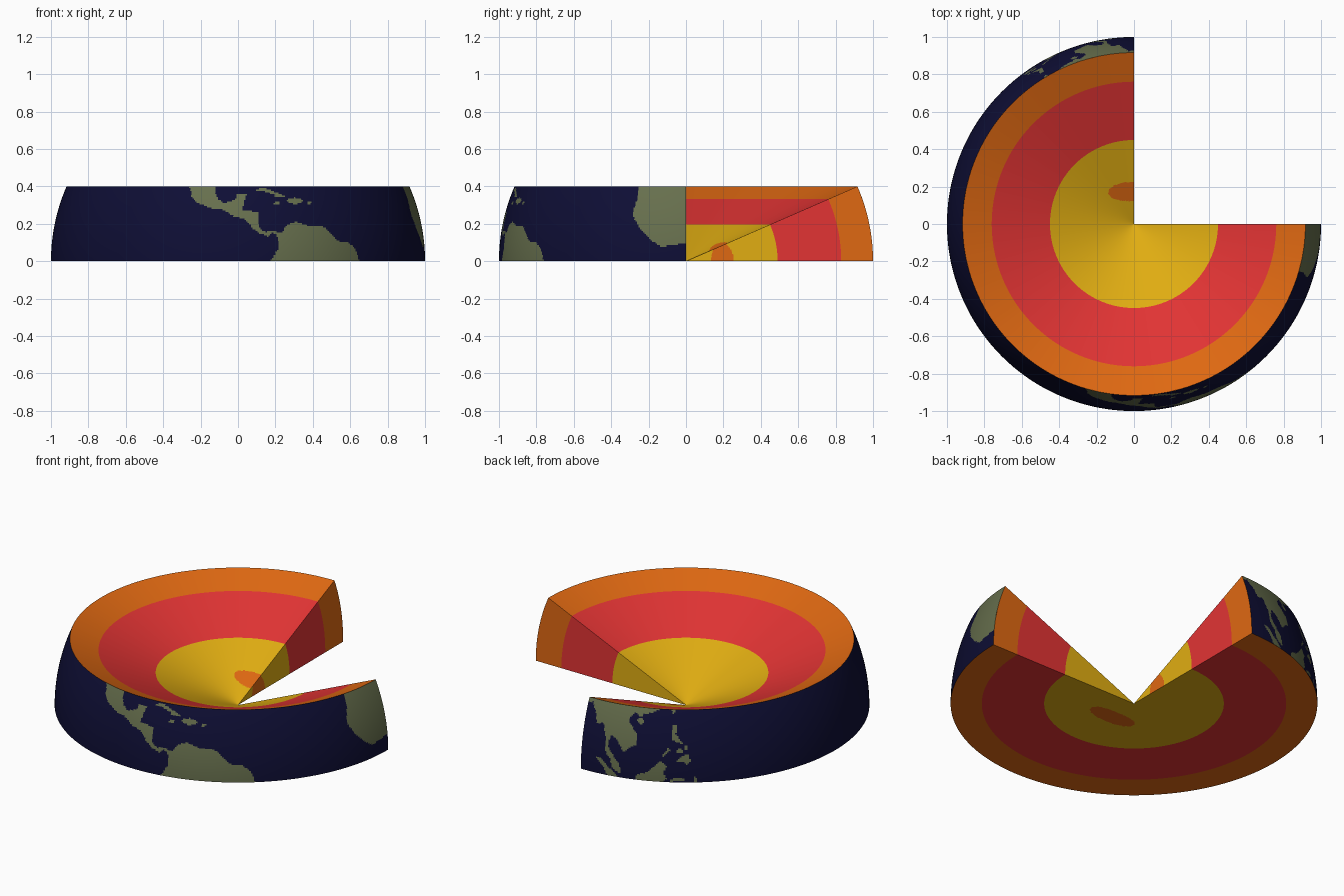
import bpy, bmesh, math
from mathutils import Vector

if "Cube" in bpy.data.objects:
    bpy.data.objects.remove(bpy.data.objects["Cube"])

TOP = math.degrees(math.asin(0.4))      # latitude of the conical cut
R_CORE, R_MANTLE = 0.49, 0.83           # layer boundaries


def material(name, rgb):
    m = bpy.data.materials.new(name)
    m.diffuse_color = (*rgb, 1)
    m.use_nodes = True
    m.node_tree.nodes["Principled BSDF"].inputs["Base Color"].default_value = m.diffuse_color
    return m


OCEAN, LAND, YELLOW, RED, ORANGE = range(5)
MATS = [material("ocean navy", (0.0045, 0.0045, 0.036)),
        material("land green", (0.135, 0.16, 0.075)),
        material("core yellow", (0.75, 0.42, 0.006)),
        material("mantle red", (0.76, 0.034, 0.034)),
        material("outer orange", (0.74, 0.14, 0.006))]

# simplified coastlines as (longitude, latitude)
AMERICA = [(-106.6, 24), (-105.5, 21.5), (-105.3, 20), (-103.5, 18.3), (-101, 17.4),
           (-98, 16.2), (-95, 16), (-91.5, 14), (-87.7, 13), (-85.8, 10.5), (-83.7, 8.8),
           (-80.5, 7.3), (-79.5, 8.8), (-78, 8), (-77.3, 6), (-77.5, 4), (-79, 1.5),
           (-80.2, -.5), (-49.5, -.5), (-50, 1.5), (-51.5, 4.3), (-54, 5.9), (-57, 6),
           (-60, 8.5), (-62, 10.5), (-68, 11), (-71.5, 12.2), (-74.5, 11.1), (-76.5, 8.6),
           (-79.5, 9.5), (-81.5, 8.9), (-83.5, 10.5), (-83.5, 15.2), (-88.5, 15.9),
           (-88, 18.2), (-87, 21.3), (-90.3, 21.1), (-90.9, 19.2), (-94.5, 18.2),
           (-96.2, 19.3), (-97.6, 22), (-97.8, 24)]
CUBA = [(-85, 22), (-82, 23.2), (-79, 22.4), (-74.2, 20.2), (-77.5, 19.9), (-78, 20.8), (-82, 22.2)]
AFRICA = [(-16, 24), (-16.2, 19), (-17.3, 14.7), (-15, 10.8), (-13, 8.5), (-9, 5),
          (-7.5, 4.4), (-3, 5.1), (1, 5.8), (1, 24)]
ASIA = [(89, 24), (89, 22), (91.8, 22.4), (94.2, 18.5), (94.3, 16), (97, 16.8), (98.5, 12),
        (98.3, 8.3), (100.4, 5.5), (101.3, 2.8), (103.5, 1.3), (104.2, 2), (103.4, 4.5),
        (102, 6.3), (100.2, 8.5), (99.3, 10.5), (100.2, 13.4), (102, 12.6), (104.8, 8.7),
        (106.8, 10.4), (109.2, 11.8), (108.9, 15), (106, 18.5), (106, 20), (108, 21.6),
        (110, 20.4), (110.5, 21.3), (114, 22.3), (117.5, 24)]
SUMATRA = [(95.3, 5.6), (97.5, 5.2), (100.3, 2.6), (103.5, 0), (103.5, -.5), (99.8, -.5), (98.7, 1.7)]
BORNEO = [(109, -.5), (109, 1.6), (113, 3.2), (116.8, 7), (119, 5.2), (117.8, 3.5), (119, 1), (117.5, -.5)]
LUZON = [(120.3, 16), (120.7, 18.5), (122.2, 18.4), (121.6, 15.8), (124, 13), (123.5, 12.8), (120.6, 13.9)]
MINDANAO = [(122, 7), (123.5, 8.6), (125.5, 9.7), (126.5, 7.5), (125.5, 5.8), (124, 7)]
PALAWAN = [(117.2, 8.4), (119.3, 11.3), (119.8, 10.6), (117.7, 8.2)]
SULAWESI = [(119.8, -.5), (120, 1.1), (124.8, 1.7), (124.2, .4), (120.8, .3), (120.4, -.5)]
SHORES = [AMERICA, CUBA, AFRICA, ASIA, SUMATRA, BORNEO, LUZON, MINDANAO, PALAWAN, SULAWESI]
# small round islands: lon, lat, half width, half height
ISLANDS = [(-71.3, 18.9, 2.7, 1), (-77.3, 18.1, 1.1, .45), (-66.4, 18.2, .8, .4),
           (109.8, 19.2, 1.1, .9), (123, 10.4, 1.1, .8), (125, 11.6, .6, 1),
           (127.9, .9, .5, 1), (120.8, 23.3, .6, 1)]


def inside(poly, x, y):
    hit = False
    for (x1, y1), (x2, y2) in zip(poly, poly[1:] + poly[:1]):
        if (y1 > y) != (y2 > y) and x < x1 + (y - y1) * (x2 - x1) / (y2 - y1):
            hit = not hit
    return hit


def surface_rule(lon, lat):
    lon = (lon + 180) % 360 - 180
    land = any(inside(p, lon, lat) for p in SHORES) or any(
        ((lon - a) / w) ** 2 + ((lat - b) / h) ** 2 < 1 for a, b, w, h in ISLANDS)
    return LAND if land else OCEAN


def layer(r):
    return YELLOW if r < R_CORE else RED if r < R_MANTLE else ORANGE


def spot_rule(centre):
    # layers plus a curved orange spot around one longitude
    def rule(r, lon):
        d = (lon - centre) / 41
        mid = 0.19 + 0.028 * d * d
        return ORANGE if d ** 4 + ((r - mid) / 0.056) ** 2 < 1 else layer(r)
    return rule


def wall_spot_rule(r, lat):
    return ORANGE if (lat / 30) ** 2 + ((r - 0.195) / 0.06) ** 2 < 1 else layer(r)


def polar(r, lon, lat):
    a, b = math.radians(lon), math.radians(lat)
    return Vector((r * math.cos(b) * math.cos(a), r * math.cos(b) * math.sin(a), r * math.sin(b)))


def steps(a, b, n):
    return [a + (b - a) * i / n for i in range(n + 1)]


def patch(name, us, vs, point, rule, flip=False):
    # grid surface; each face is coloured by the rule at its middle
    bm = bmesh.new()
    grid = [[bm.verts.new(point(u, v)) for v in vs] for u in us]
    for i in range(len(us) - 1):
        for j in range(len(vs) - 1):
            q = [grid[i][j], grid[i + 1][j], grid[i + 1][j + 1], grid[i][j + 1]]
            f = bm.faces.new(q[::-1] if flip else q)
            f.material_index = rule((us[i] + us[i + 1]) / 2, (vs[j] + vs[j + 1]) / 2)
    bmesh.ops.remove_doubles(bm, verts=bm.verts, dist=1e-5)
    me = bpy.data.meshes.new(name)
    bm.to_mesh(me)
    bm.free()
    for m in MATS:
        me.materials.append(m)
    ob = bpy.data.objects.new(name, me)
    bpy.context.collection.objects.link(ob)
    return ob


# three quarters of a turn; the quarter between +x and +y is missing
LONS = steps(90, 360, 180)
RADII = [0] + steps(0.12, 0.27, 30) + [0.38, R_CORE, 0.66, R_MANTLE, 0.92, 1]
LATS = steps(0, TOP, 16)

# outer globe band with oceans and land
crust = patch("outer_surface", steps(90, 360, 540), steps(0, TOP, 48),
              lambda lon, lat: polar(1, lon, lat), surface_rule)
crust.data.polygons.foreach_set("use_smooth", [True] * len(crust.data.polygons))

# conical top and flat bottom
patch("conical_top", RADII, LONS, lambda r, lon: polar(r, lon, TOP), spot_rule(90))
patch("flat_bottom", RADII, LONS, lambda r, lon: polar(r, lon, 0), spot_rule(270), flip=True)

# two walls of the missing quarter
patch("spotted_wall", RADII, LATS, lambda r, lat: polar(r, 90, lat), wall_spot_rule)
patch("plain_wall", RADII, LATS, lambda r, lat: polar(r, 0, lat), lambda r, lat: layer(r), flip=True)
